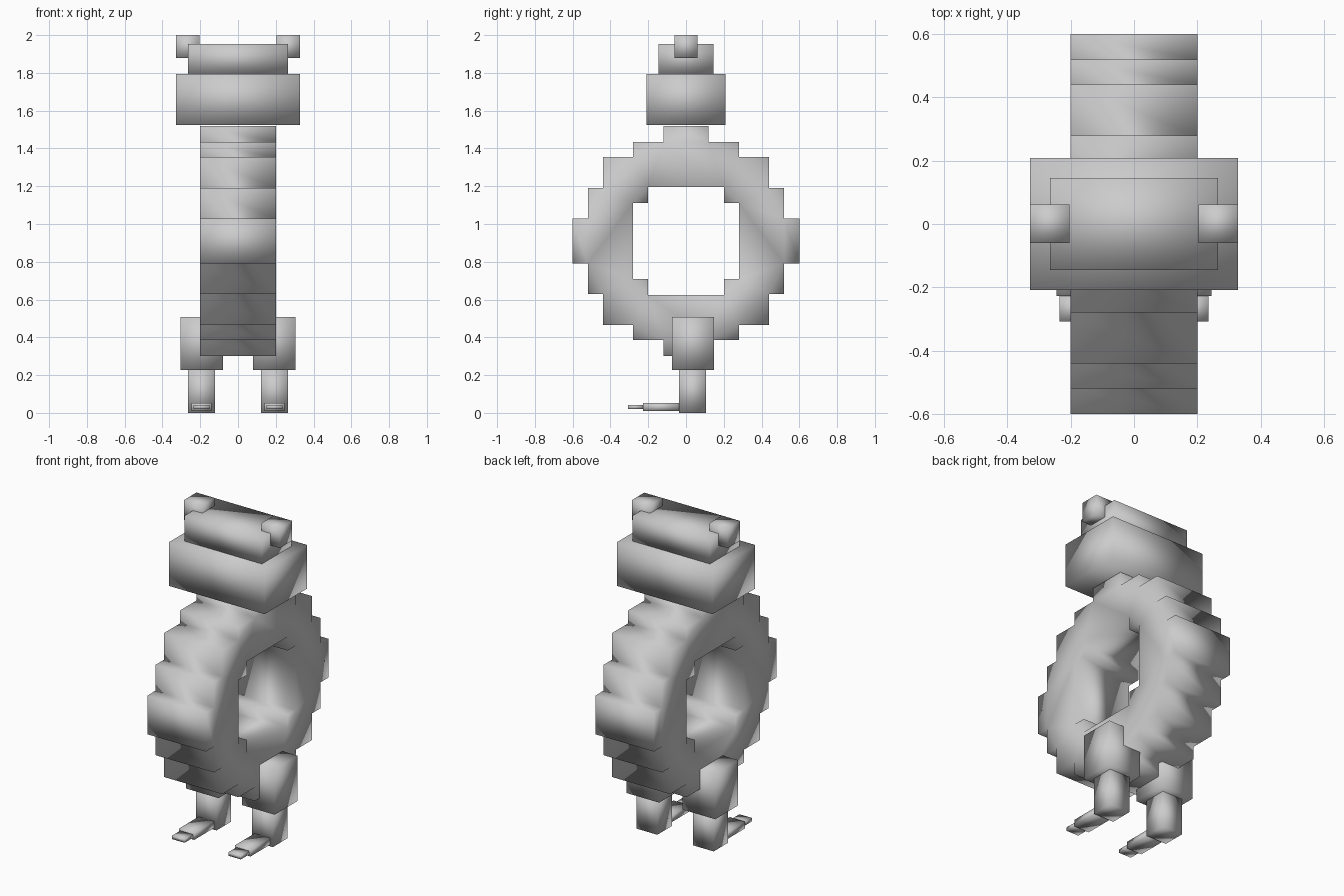
import bpy
import bmesh
from mathutils import Vector

cube = bpy.data.objects.get("Cube")
if cube:
    bpy.data.objects.remove(cube, do_unlink=True)

# One plain grey for the whole figure
grey = bpy.data.materials.new("plain_grey")
grey.use_nodes = True
colour = (0.6, 0.6, 0.6, 1)
grey.diffuse_color = colour
grey.node_tree.nodes["Principled BSDF"].inputs["Base Color"].default_value = colour


def finish(name, bm):
    """Turn a bmesh into a smooth shaded grey object."""
    bmesh.ops.recalc_face_normals(bm, faces=bm.faces)
    for f in bm.faces:
        f.smooth = True
    mesh = bpy.data.meshes.new(name)
    bm.to_mesh(mesh)
    bm.free()
    mesh.materials.append(grey)
    obj = bpy.data.objects.new(name, mesh)
    bpy.context.collection.objects.link(obj)
    return obj


def box(name, xs, ys, zs):
    """Box spanning the given ranges on each axis."""
    bm = bmesh.new()
    bmesh.ops.create_cube(bm, size=1)
    for v in bm.verts:
        v.co = Vector([(r[0] + r[1]) / 2 + c * (r[1] - r[0])
                       for c, r in zip(v.co, (xs, ys, zs))])
    return finish(name, bm)


def full_loop(quarter):
    """Mirror a quarter outline into a closed loop."""
    upper = quarter + [(-y, z) for y, z in reversed(quarter)]
    return upper + [(-y, -z) for y, z in upper]


def stepped_ring(name, outer, inner, centre_z, half_width):
    """Flat stepped ring outline, filled and extruded sideways."""
    bm = bmesh.new()
    edges = []
    for quarter in (outer, inner):
        verts = [bm.verts.new((-half_width, y, centre_z + z))
                 for y, z in full_loop(quarter)]
        for a, b in zip(verts, verts[1:] + verts[:1]):
            edges.append(bm.edges.new((a, b)))
    bmesh.ops.triangle_fill(bm, edges=edges, use_beauty=True, normal=(1, 0, 0))
    result = bmesh.ops.extrude_face_region(bm, geom=bm.faces[:])
    moved = [g for g in result["geom"] if isinstance(g, bmesh.types.BMVert)]
    bmesh.ops.translate(bm, verts=moved, vec=(2 * half_width, 0, 0))
    return finish(name, bm)


# Ring body; quarter outlines run from the side up to the top
outer = [(0.6, 0.12), (0.52, 0.12), (0.52, 0.28), (0.44, 0.28), (0.44, 0.445),
         (0.28, 0.445), (0.28, 0.525), (0.12, 0.525), (0.12, 0.61)]
inner = [(0.28, 0.2), (0.2, 0.2), (0.2, 0.285)]
stepped_ring("ring_body", outer, inner, 0.91, 0.2)

# Head
box("head", (-0.328, 0.328), (-0.208, 0.208), (1.525, 1.795))
box("head_top", (-0.265, 0.265), (-0.145, 0.145), (1.795, 1.952))

# Eyes, legs and feet on both sides
paired_parts = {
    "eye": ((0.203, 0.328), (-0.06, 0.062), (1.878, 2.0)),
    "thigh": ((0.08, 0.304), (-0.075, 0.148), (0.226, 0.507)),
    "shin": ((0.122, 0.264), (-0.036, 0.106), (0.0, 0.226)),
    "foot": ((0.14, 0.245), (-0.228, -0.036), (0.01, 0.052)),
    "toe": ((0.15, 0.235), (-0.308, -0.228), (0.02, 0.042)),
}
for part, (xs, ys, zs) in paired_parts.items():
    box("left_" + part, xs, ys, zs)
    box("right_" + part, (-xs[1], -xs[0]), ys, zs)
